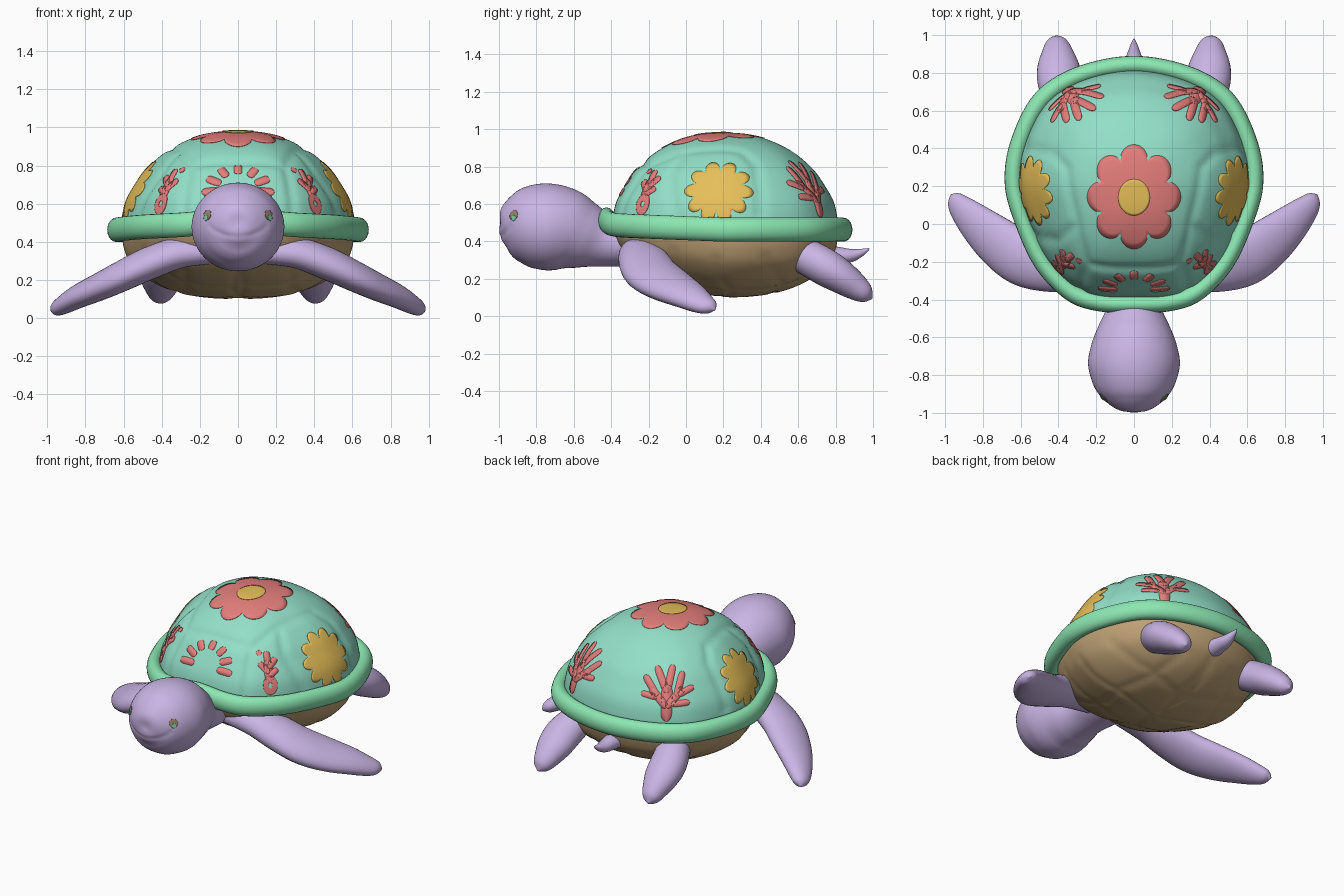
import bpy, bmesh
from math import sin, cos, pi, exp, radians
from mathutils import Vector
from mathutils.bvhtree import BVHTree
from mathutils.kdtree import KDTree

if "Cube" in bpy.data.objects:
    bpy.data.objects.remove(bpy.data.objects["Cube"])


def material(name, rgb):
    m = bpy.data.materials.new(name)
    m.use_nodes = True
    m.diffuse_color = (*rgb, 1)
    m.node_tree.nodes["Principled BSDF"].inputs["Base Color"].default_value = (*rgb, 1)
    return m


LILAC = material("lilac skin", (.59, .46, .78))
TEAL = material("teal shell", (.29, .74, .58))
GREEN = material("green rim", (.27, .82, .46))
TAN = material("tan belly", (.52, .36, .18))
CORAL = material("coral red", (.78, .21, .20))
YELLOW = material("yellow flower", (.79, .52, .10))
OLIVE = material("olive eye", (.30, .23, .15))
MINT = material("mint eye", (.20, .62, .38))


def spline(points, steps, closed=False):
    """Catmull-Rom through points of any dimension."""
    pts = [Vector(p) for p in points]
    n, out = len(pts), []
    get = (lambda i: pts[i % n]) if closed else (lambda i: pts[max(0, min(n - 1, i))])
    for i in range(n if closed else n - 1):
        a, b, c, d = (get(i + k) for k in (-1, 0, 1, 2))
        for s in range(steps):
            t = s / steps
            out.append((b * 2 + (c - a) * t + (a * 2 - b * 5 + c * 4 - d) * t * t
                        + (b * 3 - a - c * 3 + d) * t ** 3) * .5)
    return out if closed else out + [pts[-1]]


def carve(bm, lines, depth, width):
    """Press soft grooves into the surface along polylines."""
    tree = BVHTree.FromBMesh(bm)
    marks = []
    for line in lines:
        for a, b in zip(line, line[1:]):
            marks += [tree.find_nearest(Vector(a).lerp(Vector(b), i / 40))[0] for i in range(41)]
    kd = KDTree(len(marks))
    for i, p in enumerate(marks):
        kd.insert(p, i)
    kd.balance()
    bm.normal_update()
    moves = [v.normal * depth * exp(-(kd.find(v.co)[2] / width) ** 2) for v in bm.verts]
    for v, m in zip(bm.verts, moves):
        v.co -= m


def build(name, grids, mat, wrap=True, loop=False, cap=False, mirror=False,
          grooves=None, depth=.011, width=.027, plate=False):
    """Skin grids of points into one smooth object; returns its surface tree."""
    bm = bmesh.new()
    for rows in grids:
        g = [[bm.verts.new(p) for p in row] for row in rows]
        m, n = len(g), len(g[0])
        for i in range(m if loop else m - 1):
            for j in range(n if wrap else n - 1):
                k, l = (i + 1) % m, (j + 1) % n
                bm.faces.new((g[i][j], g[i][l], g[k][l], g[k][j]))
        if cap:
            bm.faces.new(g[0])
            bm.faces.new(g[-1])
    bmesh.ops.remove_doubles(bm, verts=bm.verts, dist=.0002)
    bmesh.ops.recalc_face_normals(bm, faces=bm.faces)
    if grooves:
        carve(bm, grooves, depth, width)
    bm.normal_update()
    tree = BVHTree.FromBMesh(bm)
    me = bpy.data.meshes.new(name)
    bm.to_mesh(me)
    bm.free()
    me.materials.append(mat)
    me.shade_smooth()
    ob = bpy.data.objects.new(name, me)
    bpy.context.collection.objects.link(ob)
    if plate:
        s = ob.modifiers.new("thickness", 'SOLIDIFY')
        s.thickness, s.offset = .003, 0
    if mirror:
        ob.modifiers.new("mirror", 'MIRROR')
    return tree


def both(lines):
    return lines + [[(-x, y, z) for x, y, z in l] for l in lines]


# Shell outline, shared by dome, rim and belly
half = [(0, -.47), (.2, -.46), (.36, -.40), (.52, -.235), (.63, 0), (.685, .22),
        (.65, .45), (.525, .69), (.31, .83), (0, .89)]
outline = spline(half + [(-x, y) for x, y in half[-2:0:-1]], 8, True)


def shell(profile, tilt=0, arch=0):
    """Scaled copies of the outline, lifted toward the front and over the neck."""
    rows = []
    for s, z in profile:
        ring = [(p.x * s, .2 + (p.y - .2) * s) for p in outline]
        rows.append([(x, y, z + tilt * max(0, .2 - y) + arch * exp(-(x / .2) ** 2) * (y < 0))
                     for x, y in ring])
    return rows


# Dome with scute seams
dome_profile = spline([(.89, .46), (.88, .54), (.85, .62), (.78, .705), (.69, .79),
                       (.535, .88), (.35, .943), (.18, .971), (0, .98)], 7)
seams = both([
    [(0, -.22, .8), (.24, -.2, .78), (.29, -.36, .53)],
    [(.24, -.2, .78), (.30, 0, .88), (.37, .3, .9), (.45, .38, .83), (.58, .40, .55)],
    [(.30, 0, .88), (.43, -.1, .78), (.54, -.06, .53)]])
dome = build("shell_dome", [shell(dome_profile)], TEAL, grooves=seams)

# Rolled rim
ring = [(.93 + .07 * cos(a), .463 + .064 * sin(a)) for a in [2 * pi * i / 20 for i in range(20)]]
build("shell_rim", [shell(ring, .04, .03)], GREEN, loop=True)

# Belly bowl with plate seams
belly_profile = spline([(.89, .45), (.87, .36), (.81, .275), (.66, .19), (.45, .13), (.22, .105), (0, .1)], 7)
plates = both([
    [(0, -.3, .2), (.03, -.05, .14), (-.02, .2, .1), (.03, .45, .12), (0, .75, .25)],
    [(.3, -.2, .2), (.27, .05, .15), (.33, .25, .14), (.27, .5, .15), (.2, .7, .25)]]
    + [[(0, y, .12), (.28, y + .06, .15), (.58, y - .02, .3)] for y in (-.1, .18, .46)])
build("belly", [shell(belly_profile, .15)], TAN, grooves=plates, depth=.007)


def limb(sections, chord, steps=7, n=32):
    """Loft ellipses along (x, y, z, half width, half thickness) stations."""
    st = spline(sections, steps)
    rows = []
    for i, s in enumerate(st):
        a, b = st[max(0, i - 1)], st[min(len(st) - 1, i + 1)]
        t = (Vector(b[:3]) - Vector(a[:3])).normalized()
        c = Vector(chord)
        c = (c - t * c.dot(t)).normalized()
        k = t.cross(c)
        rows.append([Vector(s[:3]) + c * max(s[3], .001) * cos(q) + k * max(s[4], .001) * sin(q)
                     for q in [2 * pi * j / n for j in range(n)]])
    return [rows]


# Head and neck with a faint smile crease
smile = both([[(0, -1, .425), (.07, -.98, .435), (.12, -.94, .465), (.135, -.92, .485)]])
head = build("head", limb([
    (0, -.998, .47, .004, .004), (0, -.988, .47, .065, .07), (0, -.957, .474, .128, .133),
    (0, -.91, .477, .18, .18), (0, -.84, .48, .22, .217), (0, -.74, .478, .243, .232),
    (0, -.64, .463, .226, .219), (0, -.54, .433, .187, .181), (0, -.44, .405, .147, .142),
    (0, -.3, .38, .15, .115), (0, -.1, .36, .15, .1)], (1, 0, 0), n=72),
    LILAC, cap=True, grooves=smile, depth=.004, width=.014)

# Flippers and tail
build("front_flippers", limb([
    (.12, -.24, .36, .10, .07), (.3, -.25, .345, .11, .08), (.46, -.225, .29, .135, .085),
    (.6, -.18, .225, .145, .08), (.72, -.095, .168, .135, .072), (.83, .0, .118, .107, .062),
    (.91, .08, .073, .075, .05), (.95, .13, .05, .046, .035), (.968, .153, .035, .006, .006)],
    (.4, -.8, -.28)), LILAC, cap=True, mirror=True)
build("rear_flippers", limb([
    (.3, .48, .38, .08, .08), (.35, .62, .33, .1, .095), (.39, .74, .265, .117, .1),
    (.4, .83, .21, .112, .09), (.405, .91, .155, .083, .072), (.41, .965, .115, .053, .047),
    (.413, .995, .095, .006, .006)], (1, .1, 0)), LILAC, cap=True, mirror=True)
build("tail", limb([
    (0, .66, .33, .08, .06), (0, .8, .325, .055, .048), (0, .88, .325, .042, .036),
    (0, .94, .342, .022, .02), (0, .98, .362, .004, .004)], (1, 0, 0)), LILAC, cap=True)


# Painted plates, drawn flat and laid on a surface
def stroke(a, b, w, n=12):
    a, b = Vector(a), Vector(b)
    side = Vector((-(b - a).y, (b - a).x)).normalized()
    ts = [(1 - cos(pi * i / n)) / 2 for i in range(n + 1)]
    return [[a.lerp(b, t) + side * k * w * max(.02, 1 - (2 * t - 1) ** 6) ** .5 for k in (-1, 0, 1)]
            for t in ts]


def disc(r0, r1, lobes=0, bump=0, stretch=1, at=(0, 0), n=96):
    rows = []
    for i in range(9):
        row = []
        for j in range(n + 1):
            q = 2 * pi * j / n
            r = r0 + (r1 - r0 + bump * abs(cos(lobes * q / 2)) ** .6) * i / 8
            row.append(Vector((at[0] + r * cos(q), at[1] + r * sin(q) * stretch)))
        rows.append(row)
    return rows


def paint(name, shapes, tree, anchor, mat, mirror=False, lift=.0025):
    o, n = tree.find_nearest(Vector(anchor))[:2]
    ref = Vector((0, 0, 1)) if n.z < .93 else Vector((0, 1, 0))
    v = (ref - n * ref.dot(n)).normalized()
    u = v.cross(n)

    def lay(p):
        q = o + u * p.x + v * p.y
        hit, normal = tree.ray_cast(q + n * .2, -n)[:2]
        if hit is None:
            hit, normal = tree.find_nearest(q)[:2]
        return hit + normal * lift
    build(name, [[[lay(p) for p in row] for row in s] for s in shapes], mat,
          wrap=False, mirror=mirror, plate=True)


# Flowers
paint("top_flower", [disc(0, .185, 8, .062, 1.12)], dome, (0, .14, 1), CORAL)
paint("top_flower_centre", [disc(0, .083, stretch=1.15)], dome, (0, .14, 1), YELLOW, lift=.006)
paint("side_flowers", [disc(0, .118, 10, .067)], dome, (.55, .17, .68), YELLOW, True)

# Rear branching corals
branches = [((0, -.18), (0, .04), .034), ((0, -.1), (-.1, .03), .024), ((0, -.1), (.1, .02), .024),
            ((0, -.01), (-.03, .17), .022), ((0, -.01), (.07, .16), .022), ((-.06, -.03), (-.09, .13), .021),
            ((-.07, -.02), (-.16, .04), .02), ((.06, -.03), (.14, .1), .021),
            ((.06, -.04), (.16, -.01), .019), ((-.03, -.08), (-.14, -.06), .019)]
paint("rear_corals", [stroke(*b) for b in branches], dome, (.32, .66, .70), CORAL, True)

# Front seaweed sprigs
sprig = [((0, -.06), (0, .07), .029), ((0, -.01), (-.055, .06), .02), ((0, .02), (.055, .08), .02),
         ((0, .04), (.0, .125), .02), ((0, -.03), (.055, .01), .018)]
paint("front_sprigs", [stroke(*b) for b in sprig] + [disc(.013, .045, stretch=1.25, at=(0, -.085), n=32),
      disc(0, .017, at=(-.045, .12), n=24)], dome, (.38, -.21, .68), CORAL, True)

# Front fan of dashes
fan = []
for deg in range(0, 181, 30):
    d = Vector((cos(radians(deg)) * 1.15, sin(radians(deg))))
    inner = .075 + .03 * d.y
    fan.append(stroke(d * inner + Vector((0, -.03)), d * .165 + Vector((0, -.03)), .022))
paint("front_fan", fan, dome, (0, -.33, .69), CORAL)

# Eyes
paint("eyes", [disc(0, .028, n=32)], head, (.16, -.92, .54), OLIVE, True, .001)
paint("eye_glints", [disc(0, .015, at=(.004, -.016), n=24)], head, (.16, -.92, .54), MINT, True, .003)
